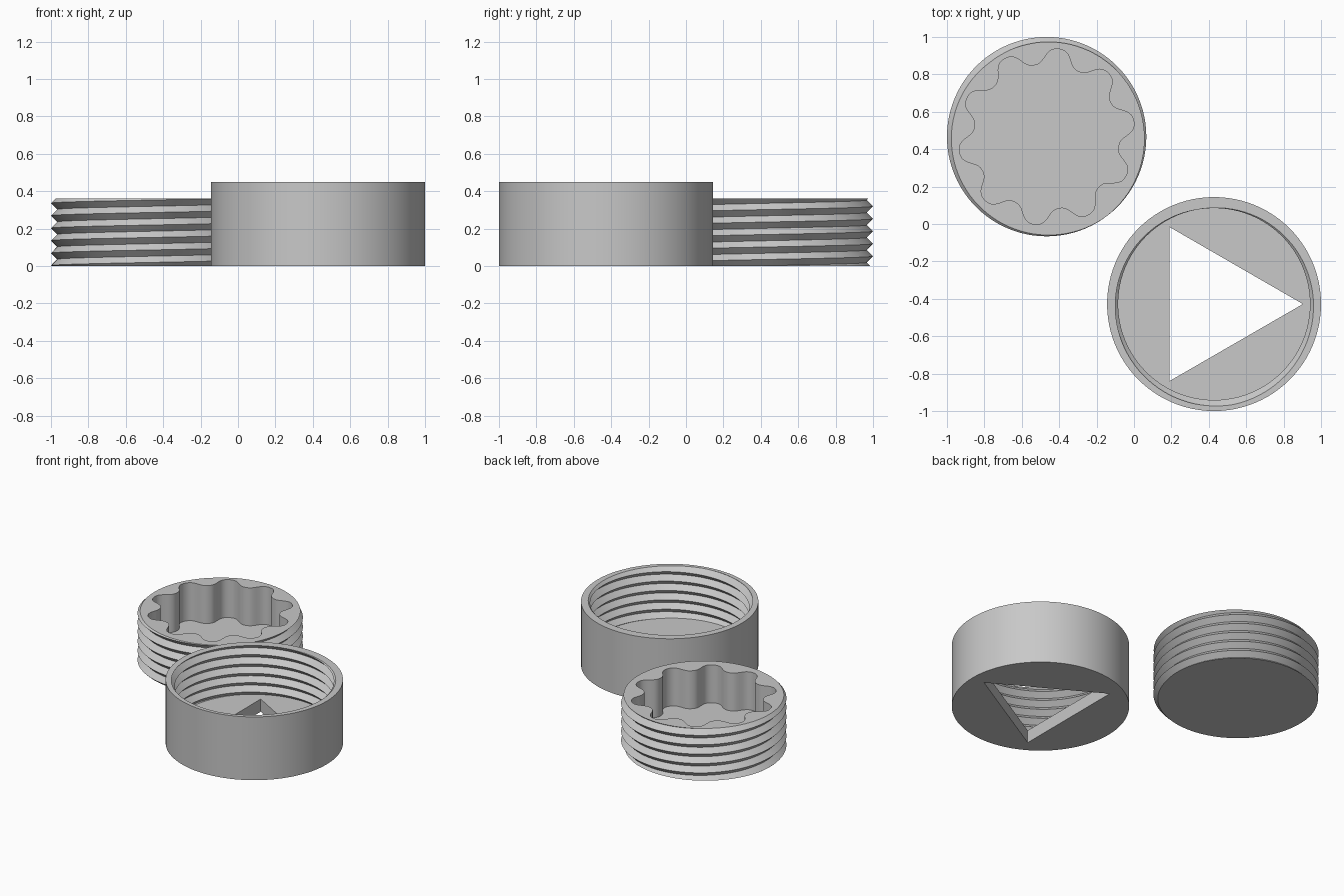
import bpy, bmesh, math

if "Cube" in bpy.data.objects:
    bpy.data.objects.remove(bpy.data.objects["Cube"])

SEG = 96            # sides of the round surfaces
PITCH = 0.0667      # thread rise per turn
FLOOR = 0.09        # floor thickness of both pieces

grey = bpy.data.materials.new("plain_grey")
grey.diffuse_color = (0.58, 0.58, 0.58, 1)
grey.use_nodes = True
grey.node_tree.nodes["Principled BSDF"].inputs["Base Color"].default_value = grey.diffuse_color


def thread(bm, crest, root, phase_z, z0, z1):
    """Right-handed V thread, trimmed flat at z0 and z1."""
    lo, hi = -24, 24
    verts = {}
    for j in range(SEG):
        a = 2 * math.pi * j / SEG
        for k in range(lo, hi + 1):
            r = crest if k % 2 == 0 else root
            z = phase_z + PITCH * (j / SEG + k / 2)
            verts[j, k] = bm.verts.new((r * math.cos(a), r * math.sin(a), z))

    def at(j, k):
        return verts[j, k] if j < SEG else verts[0, k + 2]

    for j in range(SEG):
        for k in range(lo, hi - 2):
            bm.faces.new((at(j, k), at(j + 1, k), at(j + 1, k + 1), at(j, k + 1)))
    for z, n in ((z0, -1), (z1, 1)):
        bmesh.ops.bisect_plane(bm, geom=bm.verts[:] + bm.edges[:] + bm.faces[:],
                               dist=1e-6, plane_co=(0, 0, z),
                               plane_no=(0, 0, n), clear_outer=True)


def wall(bm, outline, z0, z1):
    """Upright wall along a closed outline."""
    low = [bm.verts.new((x, y, z0)) for x, y in outline]
    top = [bm.verts.new((x, y, z1)) for x, y in outline]
    n = len(outline)
    for i in range(n):
        j = (i + 1) % n
        bm.faces.new((low[i], low[j], top[j], top[i]))


def close_level(bm, z):
    """Fill the flat area between all open edges at one height."""
    edges = [e for e in bm.edges if e.is_boundary
             and all(abs(v.co.z - z) < 1e-5 for v in e.verts)]
    bmesh.ops.triangle_fill(bm, use_beauty=True, use_dissolve=False,
                            edges=edges, normal=(0, 0, 1))


def polar(count, radius, start=0.0):
    pts = []
    for i in range(count):
        a = start + 2 * math.pi * i / count
        r = radius(a) if callable(radius) else radius
        pts.append((r * math.cos(a), r * math.sin(a)))
    return pts


def finish(bm, name, location):
    bmesh.ops.recalc_face_normals(bm, faces=bm.faces[:])
    mesh = bpy.data.meshes.new(name)
    bm.to_mesh(mesh)
    bm.free()
    mesh.materials.append(grey)
    obj = bpy.data.objects.new(name, mesh)
    obj.location = location
    bpy.context.collection.objects.link(obj)
    bpy.ops.object.select_all(action='DESELECT')
    obj.select_set(True)
    bpy.context.view_layer.objects.active = obj
    bpy.ops.object.shade_smooth_by_angle(angle=math.radians(30))


# Threaded plug with a ten-lobed pocket
def lobes(a):
    c = math.cos(10 * (a - math.radians(10)))
    return 0.43 + 0.043 * math.tanh(1.2 * c) / math.tanh(1.2)


PLUG_H = 0.36
bm = bmesh.new()
thread(bm, 0.533, 0.50, 0.303, 0, PLUG_H)
close_level(bm, 0)
wall(bm, polar(200, lobes), FLOOR, PLUG_H)
close_level(bm, FLOOR)
close_level(bm, PLUG_H)
finish(bm, "threaded_plug", (-0.467, 0.467, 0))

# Round cap with an inner thread and a triangular opening in its floor
CAP_H = 0.45
bm = bmesh.new()
thread(bm, 0.547, 0.513, CAP_H - PITCH * 280 / 360, FLOOR, CAP_H)
wall(bm, polar(SEG, 0.572), 0, CAP_H)
wall(bm, polar(3, 0.475), 0, FLOOR)
for level in (0, FLOOR, CAP_H):
    close_level(bm, level)
finish(bm, "threaded_cap", (0.428, -0.428, 0))
